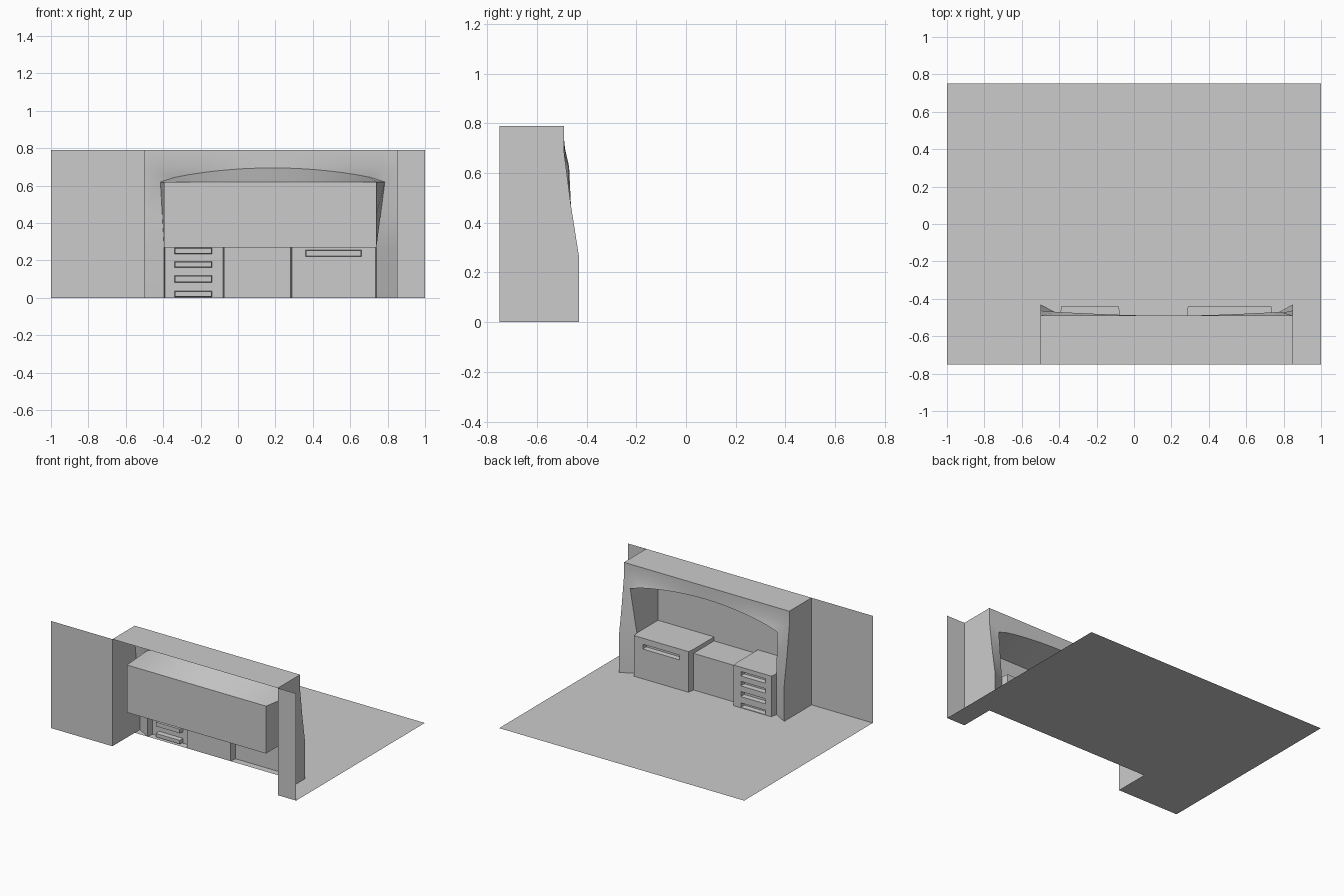
import bpy, math

cube = bpy.data.objects.get("Cube")
if cube:
    bpy.data.objects.remove(cube, do_unlink=True)

grey = bpy.data.materials.new("plain_grey")
grey.use_nodes = True
colour = (0.6, 0.6, 0.6, 1)
grey.diffuse_color = colour
grey.node_tree.nodes["Principled BSDF"].inputs["Base Color"].default_value = colour

LEFT, RIGHT = 0.85, -0.5        # outer sides of the chimney-like bump
WALL, FACE, BACK = -0.75, -0.49, -0.73
TOP, COUNTER = 0.79, 0.27


def sheet(name, polys, smooth=False):
    """Open surface from polygons, welding the shared corners."""
    verts, index, faces = [], {}, []
    for poly in polys:
        face = []
        for p in poly:
            key = tuple(round(c, 5) for c in p)
            if key not in index:
                index[key] = len(verts)
                verts.append(key)
            if index[key] not in face:
                face.append(index[key])
        if len(face) > 2:
            faces.append(face)
    mesh = bpy.data.meshes.new(name)
    mesh.from_pydata(verts, [], faces)
    mesh.materials.append(grey)
    obj = bpy.data.objects.new(name, mesh)
    bpy.context.collection.objects.link(obj)
    if smooth:
        bpy.ops.object.select_all(action='DESELECT')
        obj.select_set(True)
        bpy.context.view_layer.objects.active = obj
        bpy.ops.object.shade_smooth_by_angle(angle=math.radians(35))
    return obj


def loft(a, b):
    return [(a[i], a[i + 1], b[i + 1], b[i]) for i in range(len(a) - 1)]


def upright(x0, x1, z0, z1, y):
    """Rectangle facing the room."""
    return [(x1, y, z0), (x0, y, z0), (x0, y, z1), (x1, y, z1)]


# Floor, cut away behind the bump
sheet("floor", [[(-1, WALL, 0), (RIGHT, WALL, 0), (RIGHT, FACE, 0), (LEFT, FACE, 0),
                 (LEFT, WALL, 0), (1, WALL, 0), (1, -WALL, 0), (-1, -WALL, 0)]])

# Flat wall on both sides of the bump
sheet("right_wall", [upright(-1, RIGHT, 0, TOP, WALL)])
sheet("left_wall", [upright(LEFT, 1, 0, TOP, WALL)])

# Bump cheeks and top
profile = [(-0.43, 0), (-0.43, 0.26), (-0.463, 0.47), (FACE, 0.68)]
outline = [(WALL, 0)] + profile + [(FACE, TOP), (WALL, TOP)]
sheet("left_cheek", [[(LEFT, y, z) for y, z in outline]])
sheet("right_cheek", [[(RIGHT, y, z) for y, z in reversed(outline)]])
sheet("bump_top", [[(RIGHT, WALL, TOP), (LEFT, WALL, TOP), (LEFT, FACE, TOP), (RIGHT, FACE, TOP)]])


# Flared surround with an arched opening, and the recess behind it
def jamb(x_out, x_in, x_lip):
    outer = [(x_out, y, z) for y, z in profile]
    lip = [(x_in, FACE, 0), (x_in, FACE, COUNTER),
           ((x_in + x_lip) / 2, -0.48, 0.445), (x_lip, -0.47, 0.62)]
    rear = [(x_in, BACK, z) for _, _, z in lip]
    return outer, lip, rear


def mix(a, b, t):
    return a + (b - a) * t


sides = jamb(LEFT, 0.74, 0.785), jamb(RIGHT, -0.395, -0.415)
outer, lip, rear = (list(part) for part in sides[0])
arch_top = [outer[-1]]
STEPS = 16
for i in range(1, STEPS):
    t = i / STEPS
    bow = math.sin(math.pi * t)
    outer.append((mix(LEFT, RIGHT, t), FACE, 0.68 + 0.055 * bow))
    lip.append((mix(0.785, -0.415, t), -0.47 - 0.02 * bow, 0.62 + 0.075 * bow ** 0.7))
    rear.append((mix(0.74, -0.395, t), BACK, 0.62))
outer += reversed(sides[1][0])
lip += reversed(sides[1][1])
rear += reversed(sides[1][2])
crown = outer[3:-3]
rim = [(x, FACE, TOP) for x, _, _ in crown]
sheet("surround", loft(lip, outer) + loft(crown, rim), smooth=True)
sheet("recess_lining", loft(rear[1:-1], lip[1:-1]), smooth=True)
sheet("recess_back", [upright(-0.395, 0.74, COUNTER, 0.62, BACK)])


# Cabinets with slot handles sunk into the front
def cabinet(name, x0, x1, slot_x, slots):
    front, height, inset = -0.44, 0.3, 0.006
    f0, f1 = x0 + inset, x1 - inset
    s0, s1 = slot_x
    polys = [upright(f0, s0, 0, height, front), upright(s1, f1, 0, height, front)]
    edge = 0
    for low, high in slots:
        polys.append(upright(s0, s1, edge, low, front))
        edge = high
    polys.append(upright(s0, s1, edge, height, front))
    for f, x in ((f0, x0), (f1, x1)):
        polys.append([(f, front, 0), (x, FACE, 0), (x, FACE, height), (f, front, height)])
        polys.append([(x, FACE, COUNTER), (x, BACK, COUNTER), (x, BACK, height), (x, FACE, height)])
    polys.append([(f0, front, height), (f1, front, height), (x1, FACE, height), (x0, FACE, height)])
    polys.append([(x0, FACE, height), (x1, FACE, height), (x1, BACK, height), (x0, BACK, height)])
    sheet(name, polys)
    pockets = []
    deep = front - 0.035
    for low, high in slots:
        mouth = upright(s0, s1, low, high, front)
        bed = upright(s0 + 0.003, s1 - 0.003, low + 0.003, high - 0.003, deep)
        pockets += loft(mouth + mouth[:1], bed + bed[:1]) + [bed]
    sheet(name + "_slots", pockets)


cabinet("wide_cabinet", 0.282, 0.74, (0.36, 0.66), [(0.22, 0.255)])
cabinet("drawer_cabinet", -0.395, -0.075, (-0.34, -0.14),
        [(0.004, 0.036), (0.083, 0.12), (0.162, 0.195), (0.235, 0.268)])

# Low counter between the cabinets
sheet("counter", [upright(-0.075, 0.282, 0, COUNTER, FACE),
                  [(-0.075, BACK, COUNTER), (0.282, BACK, COUNTER),
                   (0.282, FACE, COUNTER), (-0.075, FACE, COUNTER)]])
